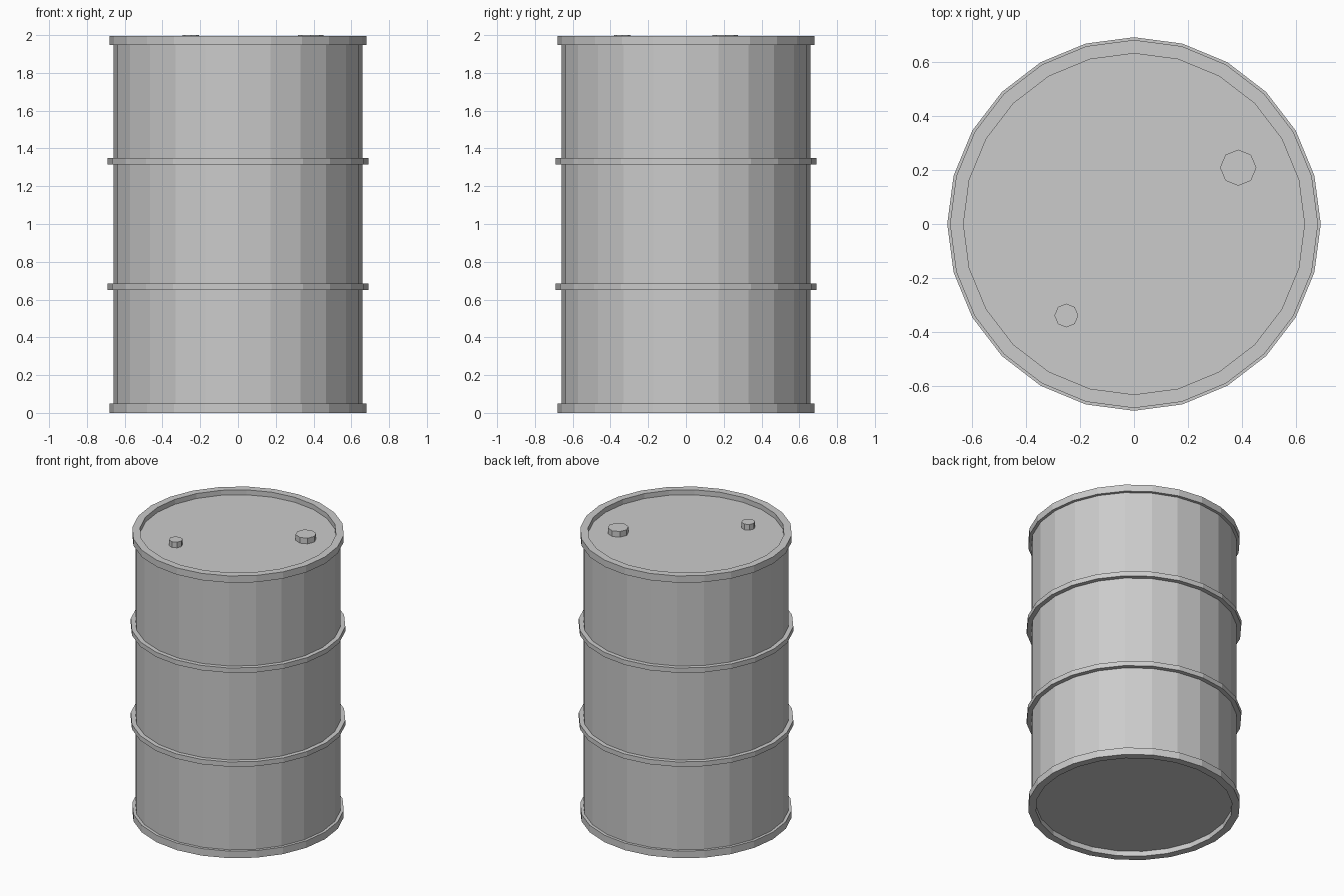
import bpy, bmesh
from math import cos, sin, tau

if "Cube" in bpy.data.objects:
    bpy.data.objects.remove(bpy.data.objects["Cube"])

SIDES = 24


def lathe(name, profile, sides=SIDES, centre=(0, 0)):
    """Revolve (radius, z) points round a vertical axis; radius 0 makes a capped end."""
    bm = bmesh.new()
    rings = []
    for r, z in profile:
        n = 1 if r == 0 else sides
        rings.append([bm.verts.new((centre[0] + r * cos(tau * i / sides),
                                    centre[1] + r * sin(tau * i / sides), z)) for i in range(n)])
    for a, b in zip(rings, rings[1:]):
        if len(a) == 1:
            bm.faces.new(b[::-1])
        elif len(b) == 1:
            bm.faces.new(a)
        else:
            for i in range(sides):
                j = (i + 1) % sides
                bm.faces.new((a[i], a[j], b[j], b[i]))
    # single-vertex ends are only markers for flat caps
    for ring in rings:
        if len(ring) == 1:
            bm.verts.remove(ring[0])
    mesh = bpy.data.meshes.new(name)
    bm.to_mesh(mesh)
    bm.free()
    obj = bpy.data.objects.new(name, mesh)
    bpy.context.collection.objects.link(obj)
    return obj


BODY, RIM, HOOP, INNER = 0.66, 0.68, 0.69, 0.63
TOP, LID, BASE = 1.995, 1.96, 0.036

# Drum wall
lathe("drum_wall", [(BODY, 0.05), (BODY, 1.947)])

# Bottom rim with recessed base, top rim with recessed lid
lathe("bottom_rim_and_base", [(0, BASE), (INNER, BASE), (INNER, 0), (RIM, 0),
                              (RIM, 0.05), (BODY, 0.05)])
lathe("top_rim_and_lid", [(BODY, 1.947), (RIM, 1.947), (RIM, TOP), (INNER, TOP),
                          (INNER, LID), (0, LID)])

# Rolling hoops
for name, z in (("lower_hoop", 0.668), ("upper_hoop", 1.332)):
    lathe(name, [(BODY, z - 0.017), (HOOP, z - 0.017), (HOOP, z + 0.017), (BODY, z + 0.017)])

# Bung caps on the lid
for name, centre, r in (("large_bung", (0.385, 0.208), 0.067),
                        ("small_bung", (-0.25, -0.338), 0.044)):
    lathe(name, [(r, LID), (r, 2.0), (0, 2.0)], 8, centre)
